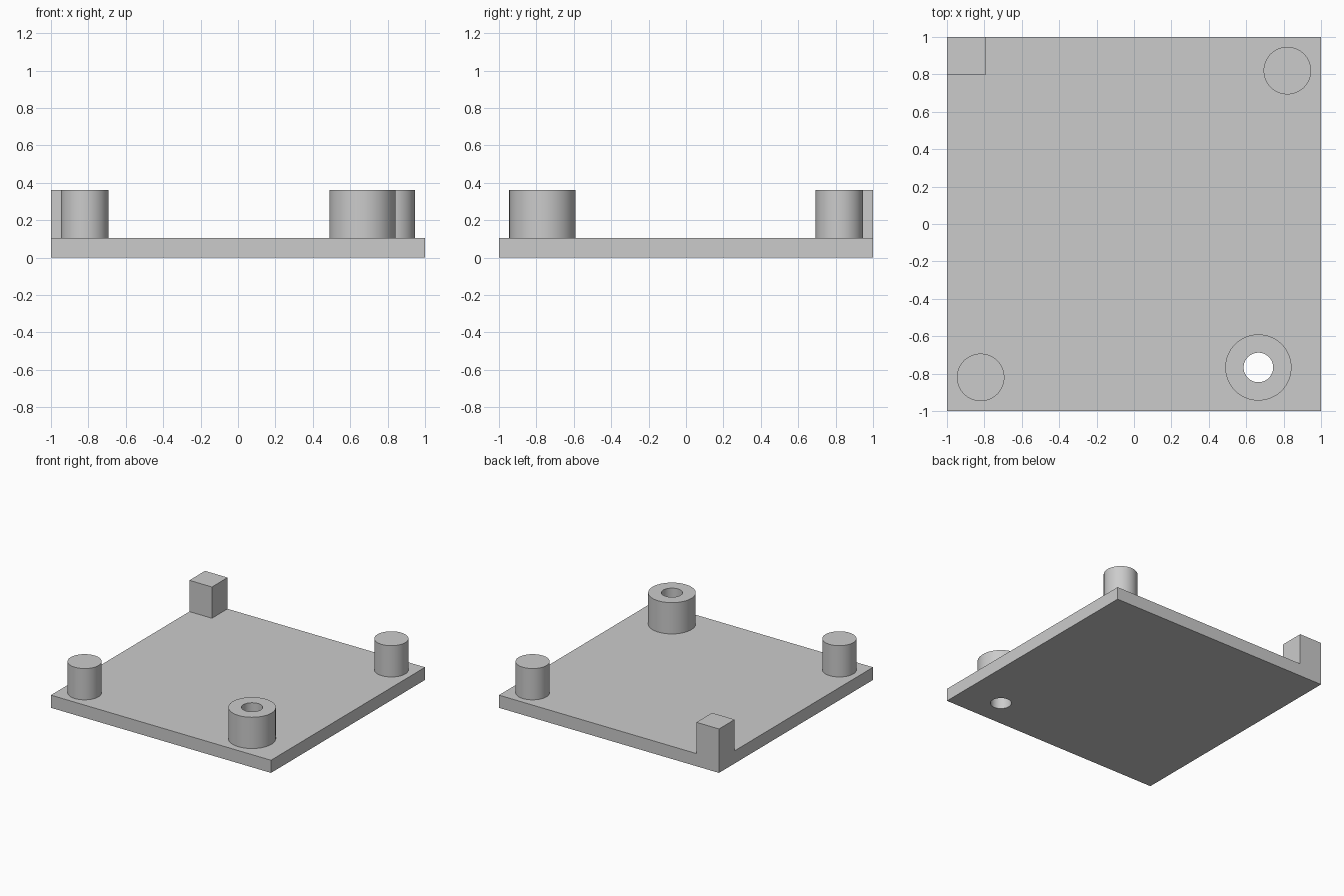
import bpy
import math

cube = bpy.data.objects.get("Cube")
if cube:
    bpy.data.objects.remove(cube, do_unlink=True)

grey = bpy.data.materials.new("light grey")
grey.use_nodes = True
colour = (0.6, 0.6, 0.6, 1)
grey.diffuse_color = colour
grey.node_tree.nodes["Principled BSDF"].inputs["Base Color"].default_value = colour

PLATE_TOP = 0.104
TOP = 0.361


def finish(name):
    obj = bpy.context.object
    obj.name = name
    obj.data.materials.append(grey)
    return obj


def box(name, x0, x1, y0, y1, z0, z1):
    bpy.ops.mesh.primitive_cube_add(
        size=1, location=((x0 + x1) / 2, (y0 + y1) / 2, (z0 + z1) / 2))
    obj = finish(name)
    obj.scale = (x1 - x0, y1 - y0, z1 - z0)
    bpy.ops.object.transform_apply(location=False, rotation=False, scale=True)
    return obj


def cylinder(name, x, y, radius, z0, z1):
    bpy.ops.mesh.primitive_cylinder_add(
        vertices=64, radius=radius, depth=z1 - z0, location=(x, y, (z0 + z1) / 2))
    obj = finish(name)
    bpy.ops.object.shade_smooth_by_angle(angle=math.radians(30))
    return obj


def join(target, part, operation):
    mod = target.modifiers.new(part.name, "BOOLEAN")
    mod.operation = operation
    mod.solver = "EXACT"
    mod.object = part
    bpy.context.view_layer.objects.active = target
    bpy.ops.object.modifier_apply(modifier=mod.name)
    bpy.data.objects.remove(part, do_unlink=True)


# Base plate with the corner block fused on, flush with its edges
plate = box("base_plate", -1, 1, -1, 1, 0, PLATE_TOP)
join(plate, box("corner_block", -1, -0.795, 0.797, 1, 0, TOP), "UNION")

# Two solid pegs on opposite corners
for name, side in (("front_right_peg", -1), ("back_left_peg", 1)):
    join(plate, cylinder(name, 0.82 * side, 0.82 * side, 0.127, 0.05, TOP), "UNION")

# Wide boss with a hole through the whole plate
join(plate, cylinder("boss", 0.665, -0.767, 0.177, 0.05, TOP), "UNION")
join(plate, cylinder("boss_hole", 0.665, -0.767, 0.079, -0.1, 0.5), "DIFFERENCE")

# Crisp edges between flat faces and round walls
bpy.ops.object.select_all(action="DESELECT")
plate.select_set(True)
bpy.context.view_layer.objects.active = plate
bpy.ops.object.shade_smooth_by_angle(angle=math.radians(30))
